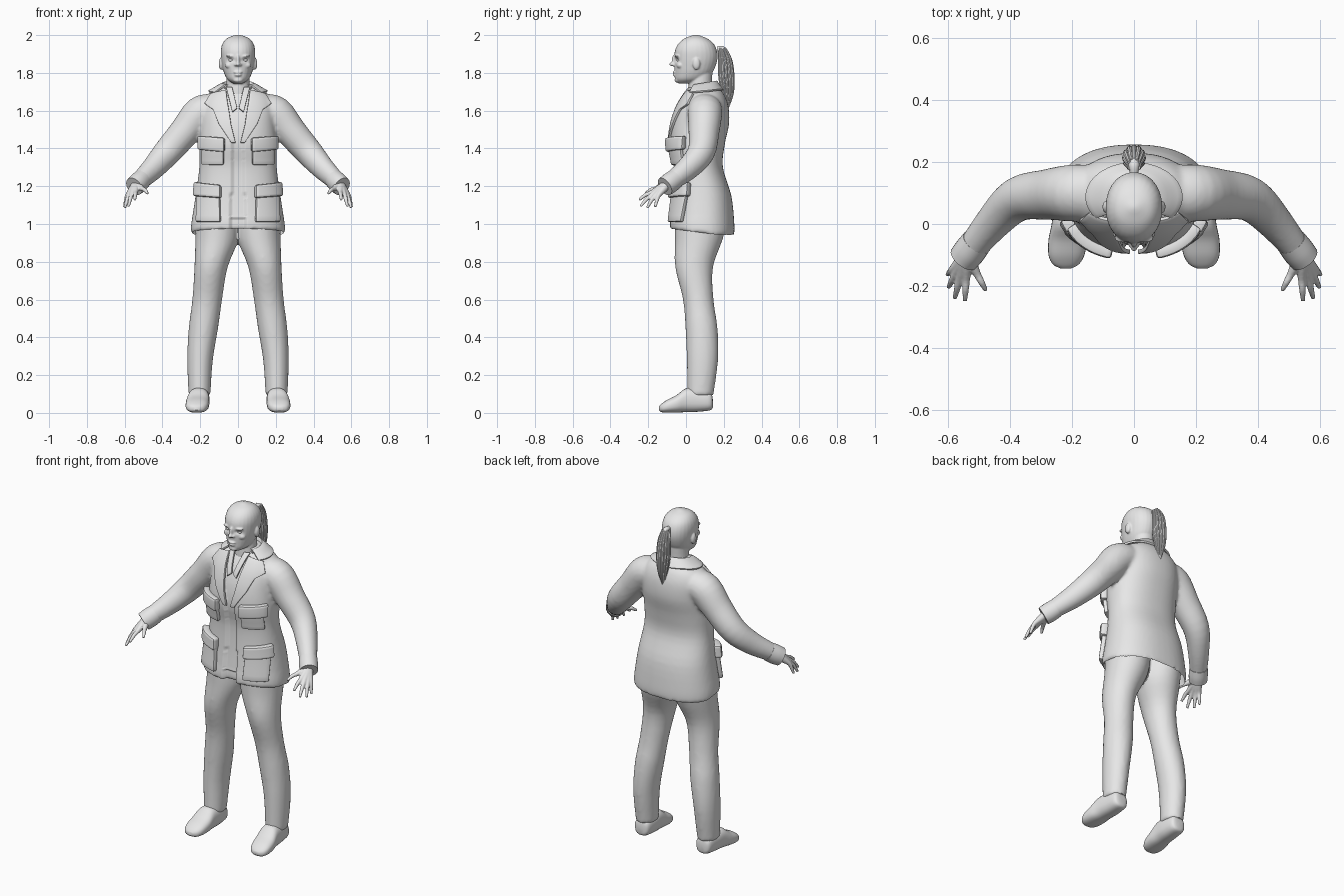
import bpy, bmesh, math
from mathutils import Vector, Matrix
from mathutils.bvhtree import BVHTree

cube = bpy.data.objects.get("Cube")
if cube:
    bpy.data.objects.remove(cube)

grey = bpy.data.materials.new("plain grey")
grey.use_nodes = True
grey.diffuse_color = (0.8, 0.8, 0.8, 1)
grey.node_tree.nodes["Principled BSDF"].inputs["Base Color"].default_value = grey.diffuse_color
X, Y, Z = Vector((1, 0, 0)), Vector((0, 1, 0)), Vector((0, 0, 1))


def smooth_rows(rows, steps=4):
    """Catmull-Rom interpolation of the section rows."""
    rows = [Vector(r) for r in rows]
    out = []
    for i in range(len(rows) - 1):
        a, b, c, d = rows[max(i - 1, 0)], rows[i], rows[i + 1], rows[min(i + 2, len(rows) - 1)]
        for k in range(steps):
            t = k / steps
            out.append(b + (c - a) * (t / 2) + (a * 2 - b * 5 + c * 4 - d) * (t * t / 2)
                       + (b * 3 - a - c * 3 + d) * (t ** 3 / 2))
    return out + [rows[-1]]


def loft(bm, rows, axes=None, side=1, power=2.0, count=28, ref=Z):
    """Closed skin through sections (x, y, z, radius u, radius v)."""
    rows = smooth_rows(rows)
    centres = [Vector(r[:3]) for r in rows]
    rings = []
    for i, row in enumerate(rows):
        if axes:
            u, v = axes
        else:
            along = (centres[min(i + 1, len(rows) - 1)] - centres[max(i - 1, 0)]).normalized()
            u = along.cross(ref).normalized()
            v = u.cross(along)
        ring = []
        for k in range(count):
            c, s = math.cos(math.tau * k / count), math.sin(math.tau * k / count)
            c = math.copysign(abs(c) ** (2 / power), c)
            s = math.copysign(abs(s) ** (2 / power), s)
            p = centres[i] + u * (c * row[3]) + v * (s * row[4])
            ring.append(bm.verts.new((p.x * side, p.y, p.z)))
        rings.append(ring)
    for a, b in zip(rings, rings[1:]):
        for k in range(count):
            n = (k + 1) % count
            bm.faces.new((a[k], a[n], b[n], b[k]))
    bm.faces.new(rings[0])
    bm.faces.new(rings[-1])


def blob(bm, centre, size):
    matrix = Matrix.Translation(centre) @ Matrix.Diagonal((*size, 1))
    bmesh.ops.create_uvsphere(bm, u_segments=20, v_segments=12, radius=1, matrix=matrix)


def finish(name, bm, voxel=0, relax=0, thick=0, mirror=False, angle=40):
    """Make the object, bake its modifiers, colour and shade it."""
    bmesh.ops.recalc_face_normals(bm, faces=bm.faces)
    mesh = bpy.data.meshes.new(name)
    bm.to_mesh(mesh)
    bm.free()
    obj = bpy.data.objects.new(name, mesh)
    bpy.context.collection.objects.link(obj)
    if voxel:
        mod = obj.modifiers.new("fuse", "REMESH")
        mod.mode, mod.voxel_size = "VOXEL", voxel
    if relax:
        mod = obj.modifiers.new("relax", "SMOOTH")
        mod.factor, mod.iterations = 0.5, relax
    if thick:
        mod = obj.modifiers.new("thickness", "SOLIDIFY")
        mod.thickness, mod.offset = thick, 0
        mod = obj.modifiers.new("soft edge", "BEVEL")
        mod.width, mod.segments = thick * 0.25, 2
    if mirror:
        obj.modifiers.new("other side", "MIRROR")
    graph = bpy.context.evaluated_depsgraph_get()
    obj.data = bpy.data.meshes.new_from_object(obj.evaluated_get(graph))
    obj.modifiers.clear()
    obj.data.materials.clear()
    obj.data.materials.append(grey)
    bpy.ops.object.select_all(action="DESELECT")
    obj.select_set(True)
    bpy.context.view_layer.objects.active = obj
    bpy.ops.object.shade_smooth_by_angle(angle=math.radians(angle))
    return obj


def sheet(name, points, thick, mirror=True):
    """Thick cloth sheet through a grid of points."""
    bm = bmesh.new()
    grid = [[bm.verts.new(p) for p in row] for row in points]
    for a, b in zip(grid, grid[1:]):
        for k in range(len(a) - 1):
            bm.faces.new((a[k], b[k], b[k + 1], a[k + 1]))
    return finish(name, bm, thick=thick, mirror=mirror)


# Jacket: torso and sleeves fused into one skin
bm = bmesh.new()
torso = [(0.94, -.085, .255, .25), (1.0, -.085, .256, .247), (1.15, -.07, .24, .225),
         (1.3, -.065, .195, .205), (1.42, -.085, .205, .205), (1.53, -.075, .228, .2),
         (1.62, -.045, .225, .195), (1.68, -.01, .205, .165), (1.715, .015, .18, .11), (1.74, .03, .16, .08)]
loft(bm, [(0, (f + b) / 2, z, w, (b - f) / 2) for z, f, b, w in torso], (X, Y), power=2.3, count=48)
sleeve = [(.13, .1, 1.61, .09, .08), (.2, .1, 1.585, .092, .092), (.28, .095, 1.49, .082, .082),
          (.375, .08, 1.38, .072, .074), (.455, .005, 1.29, .058, .062), (.54, -.1, 1.21, .044, .046)]
for side in (1, -1):
    loft(bm, sleeve, side=side)
jacket = finish("jacket", bm, voxel=.01, relax=6)
bm = bmesh.new()
bm.from_mesh(jacket.data)
tree = BVHTree.FromBMesh(bm)
# Open hem, raised at the front, and the recessed front opening
hem = [f for f in bm.faces if f.normal.z < -.7 and f.calc_center_median().z < .98]
bmesh.ops.delete(bm, geom=hem, context="FACES")
for v in bm.verts:
    if v.co.z < 1.05 and abs(v.co.x) < .3:
        v.co.z += (1.05 - v.co.z) * max(0, .18 - v.co.y) * 1.2
    gap = .028 + max(0, (v.co.z - 1.43) * .25) + max(0, (1.3 - v.co.z) * .05)
    if v.co.y < .04 and abs(v.co.x) < gap:
        v.co.y += .016 if v.co.z > 1.03 else .03
bm.to_mesh(jacket.data)
bm.free()


def patch(name, left, right, thick, cols=8, steps=5):
    """Sheet laid on the jacket front between two (x, z) edges."""
    points = []
    for i in range((len(left) - 1) * steps + 1):
        k = min(i // steps, len(left) - 2)
        t = i / steps - k
        a = Vector(left[k]).lerp(Vector(left[k + 1]), t)
        b = Vector(right[k]).lerp(Vector(right[k + 1]), t)
        row = []
        for c in range(cols + 1):
            p = a.lerp(b, c / cols)
            hit, normal = tree.ray_cast(Vector((p.x, -1, p.y)), Y)[:2]
            if hit is None:
                hit, normal = tree.find_nearest(Vector((p.x, .05, p.y)))[:2]
            row.append(hit + normal * thick * .35)
        points.append(row)
    return sheet(name, points, thick)


# Lapels, shirt collar, pockets and flaps
patch("lapels", [(.062, 1.705), (.055, 1.645), (.047, 1.6), (.035, 1.52), (.012, 1.43)],
      [(.14, 1.685), (.175, 1.635), (.13, 1.605), (.1, 1.53), (.035, 1.43)], .014)
patch("shirt_collar", [(.03, 1.72), (.004, 1.61)], [(.062, 1.72), (.03, 1.59)], .012)
patch("chest_pockets", [(.075, 1.43), (.075, 1.315)], [(.18, 1.43), (.18, 1.315)], .024)
patch("chest_flaps", [(.068, 1.455), (.068, 1.385)], [(.19, 1.465), (.19, 1.395)], .04)
patch("hip_pockets", [(.095, 1.17), (.09, 1.01)], [(.205, 1.17), (.21, 1.01)], .028)
patch("hip_flaps", [(.087, 1.205), (.087, 1.135)], [(.205, 1.22), (.212, 1.145)], .045)

# Turned-down collar around the neck
collar = []
for i in range(41):
    a = (i / 20 - 1) * 2.25
    s, c = math.sin(a), math.cos(a)
    top = 1.742 + .012 * c
    line = [Vector((.075 * s, .088 + .07 * c, top - .03)), Vector((.084 * s, .088 + .076 * c, top))]
    for t in (.25, .5, .75, 1):
        p = Vector(((.088 + .067 * t) * s, .088 + (.078 + .03 * t) * c, 2))
        hit = tree.ray_cast(p, -Z)[0]
        p.z = min(top, hit.z + .012) if hit else top - .06 * t
        line.append(p)
    collar.append(line)
sheet("jacket_collar", collar, .012, mirror=False)

# Cuffs
bm = bmesh.new()
loft(bm, [(.508, -.058, 1.238, .05, .053), (.53, -.087, 1.216, .052, .055), (.55, -.112, 1.198, .05, .052)])
finish("cuffs", bm, mirror=True)

# Hands: each finger runs from the wrist through its knuckle
wrist = Vector((.54, -.1, 1.21))
fingers = [((.542, -.18, 1.168), (.546, -.248, 1.128)), ((.563, -.178, 1.156), (.579, -.24, 1.094)),
           ((.578, -.163, 1.15), (.599, -.205, 1.086)), ((.585, -.145, 1.152), (.602, -.163, 1.09)),
           ((.506, -.163, 1.186), (.478, -.215, 1.16))]
bm = bmesh.new()
for knuckle, tip in fingers:
    knuckle, tip = Vector(knuckle), Vector(tip)
    path = [wrist, wrist.lerp(knuckle, .5), knuckle, knuckle.lerp(tip, .5) + Z * .006, tip]
    loft(bm, [(*p, r, r) for p, r in zip(path, (.024, .019, .0125, .0105, .007))], count=14)
finish("hands", bm, voxel=.004, relax=3, mirror=True)

# Trousers
leg = [(.11, .085, 1.06, .112, .145), (.112, .068, .92, .114, .127), (.143, .043, .77, .088, .1),
       (.163, .065, .6, .079, .081), (.183, .082, .45, .078, .085), (.201, .087, .28, .068, .083),
       (.204, .076, .09, .058, .069)]
bm = bmesh.new()
for side in (1, -1):
    loft(bm, leg, (X, Y), side)
finish("trousers", bm, voxel=.012, relax=5)

# Shoes
shoe = [(.204, .142, .05, .02, .02), (.204, .128, .062, .045, .048), (.205, .06, .066, .054, .06),
        (.209, 0, .067, .057, .063), (.214, -.05, .048, .062, .046), (.218, -.1, .035, .058, .034),
        (.22, -.13, .026, .042, .022), (.22, -.143, .024, .018, .01)]
bm = bmesh.new()
loft(bm, shoe, (X, Z), power=2.5)
for v in bm.verts:
    v.co.z = max(v.co.z, 0)
finish("shoes", bm, mirror=True)

# Head: skull, neck, ears and face fused, then eye sockets pressed in
bm = bmesh.new()
skull = [(1.744, -.04, .04, .025), (1.765, -.057, .1, .056), (1.8, -.06, .138, .074), (1.84, -.062, .158, .084),
         (1.88, -.062, .167, .09), (1.92, -.058, .163, .091), (1.955, -.04, .146, .082),
         (1.982, -.008, .112, .06), (1.997, .03, .075, .025), (2.002, .048, .058, .005)]
loft(bm, [(0, (f + b) / 2, z, w, (b - f) / 2) for z, f, b, w in skull], (X, Y), power=2.1)
loft(bm, [(0, .08, 1.64, .075, .07), (0, .075, 1.72, .062, .062), (0, .08, 1.8, .06, .06)], (X, Y))
blob(bm, (0, -.062, 1.866), (.01, .014, .03))
blob(bm, (0, -.072, 1.846), (.012, .017, .011))
blob(bm, (0, -.06, 1.803), (.024, .012, .006))
blob(bm, (0, -.058, 1.789), (.02, .013, .007))
blob(bm, (0, -.045, 1.762), (.026, .016, .014))
for side in (1, -1):
    blob(bm, (side * .012, -.062, 1.843), (.009, .013, .008))
    blob(bm, (side * .036, -.046, 1.889), (.028, .015, .007))
    blob(bm, (side * .045, -.03, 1.84), (.024, .02, .018))
    blob(bm, (side * .09, .055, 1.848), (.012, .02, .032))
head = finish("head", bm, voxel=.0045, relax=4, angle=60)
for v in head.data.vertices:
    if v.co.y < 0:
        reach = ((abs(v.co.x) - .036) / .018) ** 2 + ((v.co.z - 1.868) / .01) ** 2
        v.co.y += .01 * math.exp(-reach)
bm = bmesh.new()
blob(bm, (.036, -.036, 1.867), (.015, .013, .009))
finish("eyes", bm, mirror=True)

# Ponytail: a core with loose strands around it
tail = [(0, .165, 1.925, .014, .014), (0, .19, 1.925, .018, .018), (0, .207, 1.87, .027, .029),
        (0, .214, 1.78, .03, .034), (0, .22, 1.69, .022, .026), (0, .218, 1.61, .004, .006)]
bm = bmesh.new()
loft(bm, tail[1:], ref=Y)
loft(bm, tail[:2] + [(0, .2, 1.91, .018, .018)])
for k in range(12):
    c, s = math.cos(math.tau * k / 12), math.sin(math.tau * k / 12)
    loft(bm, [(u * c, y + v * s, z + .004 * (k % 3), u * .3, u * .3) for x, y, z, u, v in tail[1:]],
         ref=Y, count=8)
finish("ponytail", bm)
